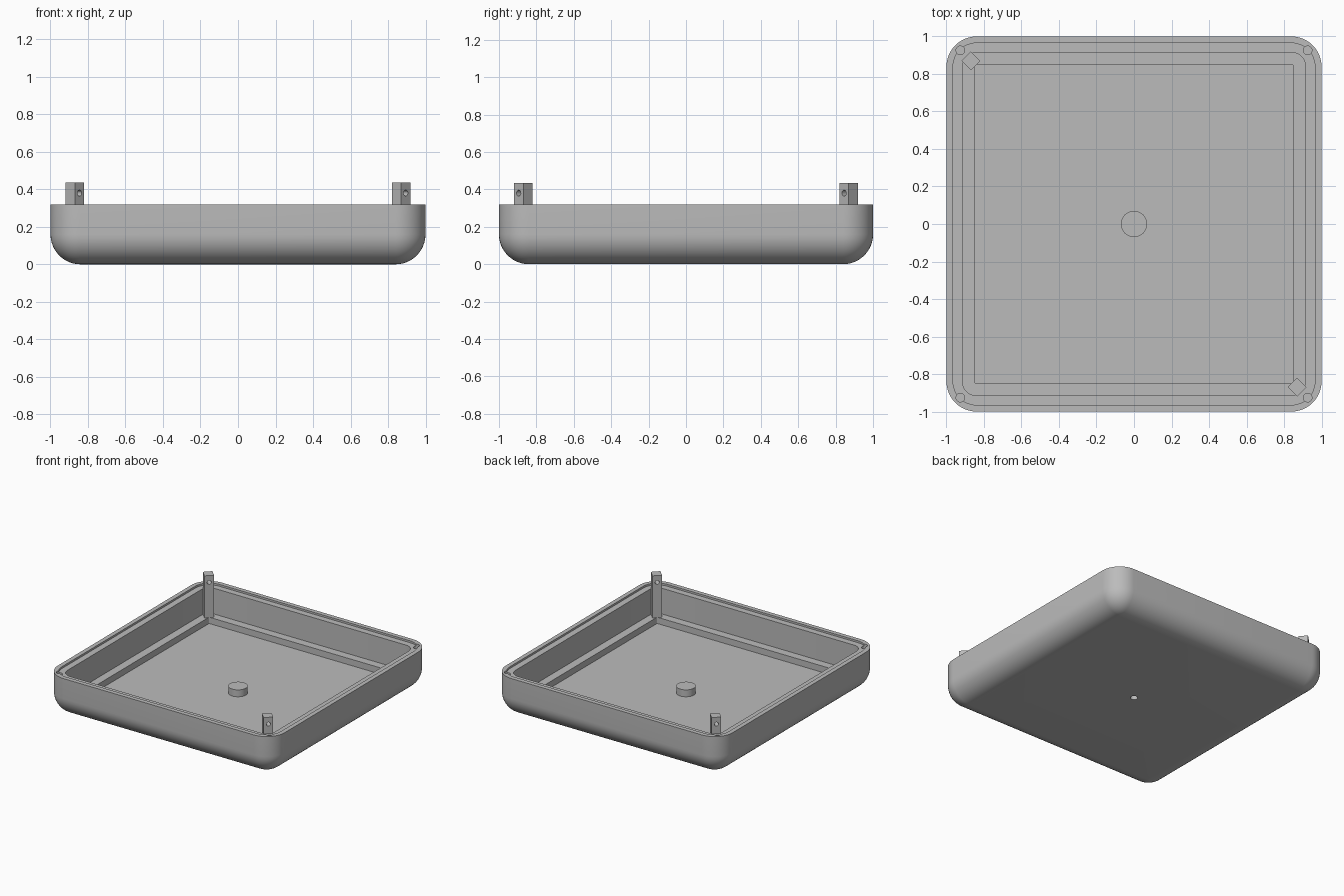
import bpy, bmesh, math
from mathutils import Matrix, Vector

if "Cube" in bpy.data.objects:
    bpy.data.objects.remove(bpy.data.objects["Cube"])

grey = bpy.data.materials.new("plain grey")
grey.diffuse_color = (0.5, 0.5, 0.5, 1)
grey.use_nodes = True
grey.node_tree.nodes["Principled BSDF"].inputs["Base Color"].default_value = grey.diffuse_color


def finish(name, bm):
    bmesh.ops.recalc_face_normals(bm, faces=bm.faces)
    mesh = bpy.data.meshes.new(name)
    bm.to_mesh(mesh)
    bm.free()
    mesh.materials.append(grey)
    ob = bpy.data.objects.new(name, mesh)
    bpy.context.collection.objects.link(ob)
    return ob


def rounded_square(bm, half, radius, z, steps=12):
    verts = []
    for k in range(4):
        a0 = k * math.pi / 2
        sx, sy = ((1, 1), (-1, 1), (-1, -1), (1, -1))[k]
        for i in range(steps + 1):
            a = a0 + i / steps * math.pi / 2
            verts.append(bm.verts.new((sx * (half - radius) + radius * math.cos(a),
                                       sy * (half - radius) + radius * math.sin(a), z)))
    return verts


def cylinder(bm, radius, depth, matrix, segments=32):
    bmesh.ops.create_cone(bm, cap_ends=True, segments=segments, radius1=radius,
                          radius2=radius, depth=depth, matrix=matrix)


def cut(ob, cutter):
    mod = ob.modifiers.new("holes", 'BOOLEAN')
    mod.operation = 'DIFFERENCE'
    mod.solver = 'EXACT'
    mod.object = cutter
    cutter.hide_render = True
    cutter.hide_viewport = True
    cutter.display_type = 'WIRE'


def smooth(ob):
    bpy.ops.object.select_all(action='DESELECT')
    ob.select_set(True)
    bpy.context.view_layer.objects.active = ob
    bpy.ops.object.shade_smooth_by_angle(angle=math.radians(30))


# Tray: section from the underside, round the outer fillet, over the rim, to the floor
R, TOP, LEDGE, FLOOR = 0.16, 0.32, 0.10, 0.05
section = []
for i in range(13):
    a = i / 12 * math.pi / 2
    section.append((1 - R + R * math.sin(a), max(R * math.sin(a), 0.004), R - R * math.cos(a)))
section += [(1, R, TOP), (0.965, 0.125, TOP), (0.965, 0.125, TOP - 0.015),
            (0.915, 0.075, TOP - 0.015), (0.915, 0.075, LEDGE),
            (0.85, 0.008, LEDGE), (0.85, 0.008, FLOOR)]
bm = bmesh.new()
loops = [rounded_square(bm, *s) for s in section]
for a, b in zip(loops, loops[1:]):
    n = len(a)
    for i in range(n):
        bm.faces.new((a[i], a[(i + 1) % n], b[(i + 1) % n], b[i]))
bm.faces.new(loops[0])
bm.faces.new(loops[-1])
tray = finish("tray", bm)
smooth(tray)

# Corner pin holes in the rim and the blind hole under the centre boss
bm = bmesh.new()
for sx in (-1, 1):
    for sy in (-1, 1):
        cylinder(bm, 0.023, 0.10, Matrix.Translation((sx * 0.926, sy * 0.926, TOP)), 20)
cylinder(bm, 0.027, 0.16, Matrix.Translation((0, 0, 0)))
holes = finish("tray_hole_cutter", bm)
cut(tray, holes)

# Centre boss
bm = bmesh.new()
cylinder(bm, 0.07, 0.06, Matrix.Translation((0, 0, 0.075)), 40)
boss = finish("centre_boss", bm)
smooth(boss)
cut(boss, holes)

# Diagonal posts in two opposite corners, each with a cross hole
for name, s in (("back_left_post", -1), ("front_right_post", 1)):
    centre = Vector((s * 0.87, -s * 0.87, 0))
    turn = Matrix.Rotation(math.pi / 4, 4, 'Z')
    bm = bmesh.new()
    bmesh.ops.create_cube(bm, size=1, matrix=Matrix.Translation(centre + Vector((0, 0, 0.2675)))
                          @ turn @ Matrix.Diagonal((0.07, 0.07, 0.335, 1)))
    post = finish(name, bm)
    bm = bmesh.new()
    cylinder(bm, 0.016, 0.2, Matrix.Translation(centre + Vector((0, 0, 0.38)))
             @ turn @ Matrix.Rotation(math.pi / 2, 4, 'X'), 20)
    cut(post, finish(name + "_hole_cutter", bm))
